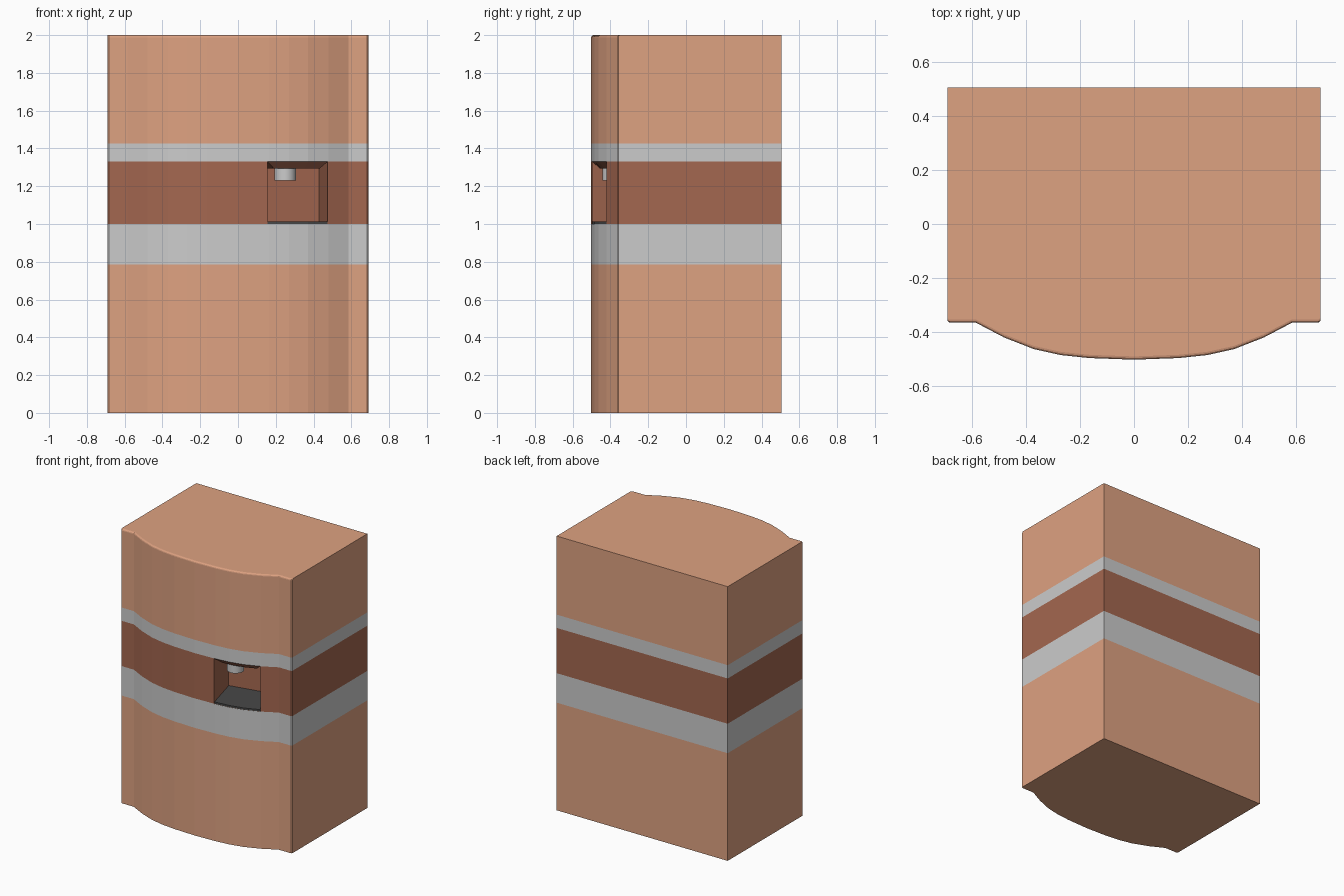
import bpy, bmesh

if "Cube" in bpy.data.objects:
    bpy.data.objects.remove(bpy.data.objects["Cube"])


def material(name, rgb):
    m = bpy.data.materials.new(name)
    m.diffuse_color = (*rgb, 1)
    m.use_nodes = True
    m.node_tree.nodes["Principled BSDF"].inputs["Base Color"].default_value = m.diffuse_color
    return m


ORANGE = material("orange", (0.73, 0.36, 0.22))
BROWN = material("brown", (0.37, 0.136, 0.08))
DARK = material("dark_grey", (0.065, 0.065, 0.065))


def loft(name, rings, mat=None, bottom=False, top=False):
    """Stack counter-clockwise rings of (outline, z) into a skin, with optional caps."""
    bm = bmesh.new()
    loops = [[bm.verts.new((x, y, z)) for x, y in pts] for pts, z in rings]
    for a, b in zip(loops, loops[1:]):
        for i in range(len(a)):
            j = (i + 1) % len(a)
            bm.faces.new((a[i], a[j], b[j], b[i]))
    if bottom:
        bm.faces.new(loops[0][::-1])
    if top:
        bm.faces.new(loops[-1])
    me = bpy.data.meshes.new(name)
    bm.to_mesh(me)
    bm.free()
    if mat:
        me.materials.append(mat)
    ob = bpy.data.objects.new(name, me)
    bpy.context.collection.objects.link(ob)
    return ob


def scaled(pts, k, c=(0.3, -0.33)):
    return [(c[0] + (x - c[0]) * k, c[1] + (y - c[1]) * k) for x, y in pts]


# Plan outline: flat back and sides, bowed front
half = [(0.165, -0.496), (0.27, -0.485), (0.37, -0.463), (0.48, -0.42),
        (0.585, -0.365), (0.683, -0.365), (0.69, -0.358)]
front = [(-x, y) for x, y in reversed(half)] + [(0, -0.502)] + half
back = [(0.69, 0.505), (-0.69, 0.505)]
outline = back + front


def front_y(x):
    for (x0, y0), (x1, y1) in zip(front, front[1:]):
        if x0 <= x <= x1:
            return y0 + (y1 - y0) * (x - x0) / (x1 - x0)


# Niche outline, turned to face squarely out of the bowed front
XL, XR = 0.155, 0.475
left_edge, right_edge = (XL, front_y(XL)), (XR, front_y(XR))
left_back, right_back = (0.085, -0.23), (0.43, -0.16)
niche = ([left_edge] + [p for p in front if XL < p[0] < XR]
         + [right_edge, right_back, left_back])
notched = (back + [p for p in front if p[0] < XL]
           + [left_edge, left_back, right_back, right_edge]
           + [p for p in front if p[0] > XR])

# Body bands
loft("lower_body", [(outline, 0), (outline, 0.785)], ORANGE, bottom=True)
loft("lower_stripe", [(outline, 0.785), (outline, 1.0)])
loft("middle_band", [(notched, 1.0), (notched, 1.33)], BROWN)
loft("upper_stripe", [(outline, 1.33), (outline, 1.427)])

# Upper body with a rounded front top edge
R = 0.012
rings = [(outline, 1.427)]
for dy, dz in ((0, R), (0.13, 0.5), (0.5, 0.13), (1, 0)):
    drop = R if dy == 0 else dz * R
    rings.append((back + [(x, y + dy * R) for x, y in front], 2 - drop))
loft("upper_body", rings, ORANGE, top=True)

# Niche fittings: tray, tapered hood and round spout
tray = scaled(niche, 0.99)
loft("niche_tray", [(tray, 1.0), (tray, 1.013)], DARK, bottom=True, top=True)
loft("niche_hood", [(scaled(niche, 0.75), 1.293), (niche, 1.33)], BROWN,
     bottom=True, top=True)
bpy.ops.mesh.primitive_cylinder_add(vertices=24, radius=0.057, depth=0.07,
                                    location=(0.25, -0.385, 1.265))
spout = bpy.context.object
spout.name = "spout"
bpy.ops.object.shade_smooth_by_angle()
